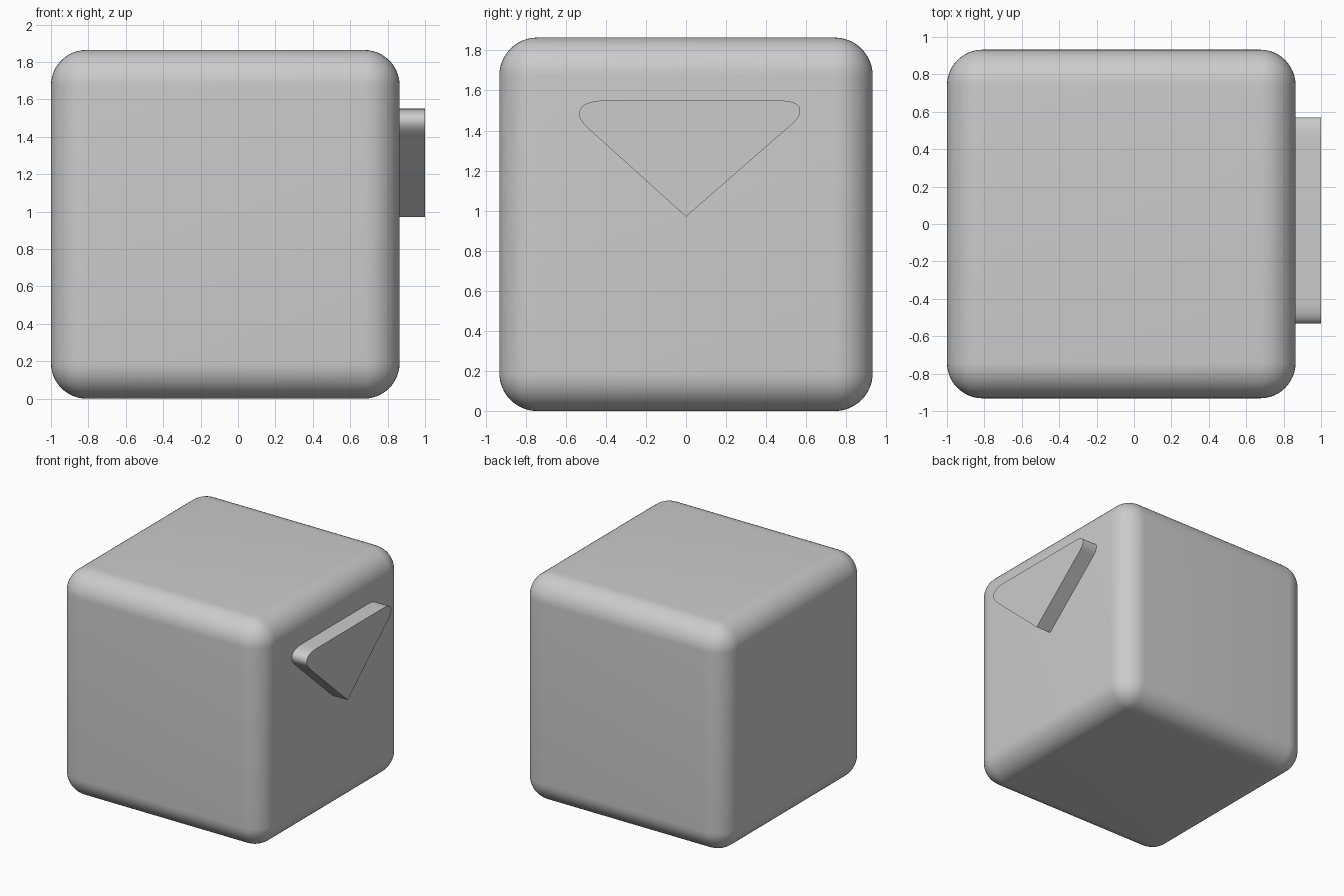
import bpy, bmesh
from mathutils import Vector
from mathutils.geometry import interpolate_bezier

if "Cube" in bpy.data.objects:
    bpy.data.objects.remove(bpy.data.objects["Cube"])


def make_object(name, bm):
    bmesh.ops.recalc_face_normals(bm, faces=bm.faces)
    mesh = bpy.data.meshes.new(name)
    bm.to_mesh(mesh)
    bm.free()
    obj = bpy.data.objects.new(name, mesh)
    bpy.context.collection.objects.link(obj)
    bpy.ops.object.select_all(action='DESELECT')
    bpy.context.view_layer.objects.active = obj
    obj.select_set(True)
    return obj


# Rounded cube body
SIZE = 1.864
bm = bmesh.new()
bmesh.ops.create_cube(bm, size=SIZE)
bmesh.ops.translate(bm, verts=bm.verts, vec=(-1 + SIZE / 2, 0, SIZE / 2))
body = make_object("rounded_body", bm)
bevel = body.modifiers.new("rounded_edges", 'BEVEL')
bevel.width = 0.19
bevel.segments = 12
bpy.ops.object.modifier_apply(modifier=bevel.name)
bpy.ops.object.shade_smooth_by_angle(angle=0.6)


# Raised triangular plate: sharp lower tip, two rounded upper corners
def curve(*points):
    return interpolate_bezier(*[Vector((0.85, y, z)) for y, z in points], 9)


outline = [Vector((0.85, 0, 0.97))]
outline += curve((0.535, 1.437), (0.56, 1.459), (0.57, 1.482), (0.57, 1.502))
outline += curve((0.57, 1.502), (0.57, 1.534), (0.53, 1.55), (0.46, 1.55))[1:]
outline += curve((-0.40, 1.55), (-0.49, 1.55), (-0.533, 1.525), (-0.533, 1.485))
outline += curve((-0.533, 1.485), (-0.533, 1.462), (-0.52, 1.44), (-0.49, 1.412))[1:]

bm = bmesh.new()
face = bm.faces.new([bm.verts.new(p) for p in outline])
result = bmesh.ops.extrude_face_region(bm, geom=[face], use_keep_orig=True)
top = [v for v in result["geom"] if isinstance(v, bmesh.types.BMVert)]
bmesh.ops.translate(bm, verts=top, vec=(0.15, 0, 0))
make_object("triangular_plate", bm)
bpy.ops.object.shade_smooth_by_angle(angle=0.6)
